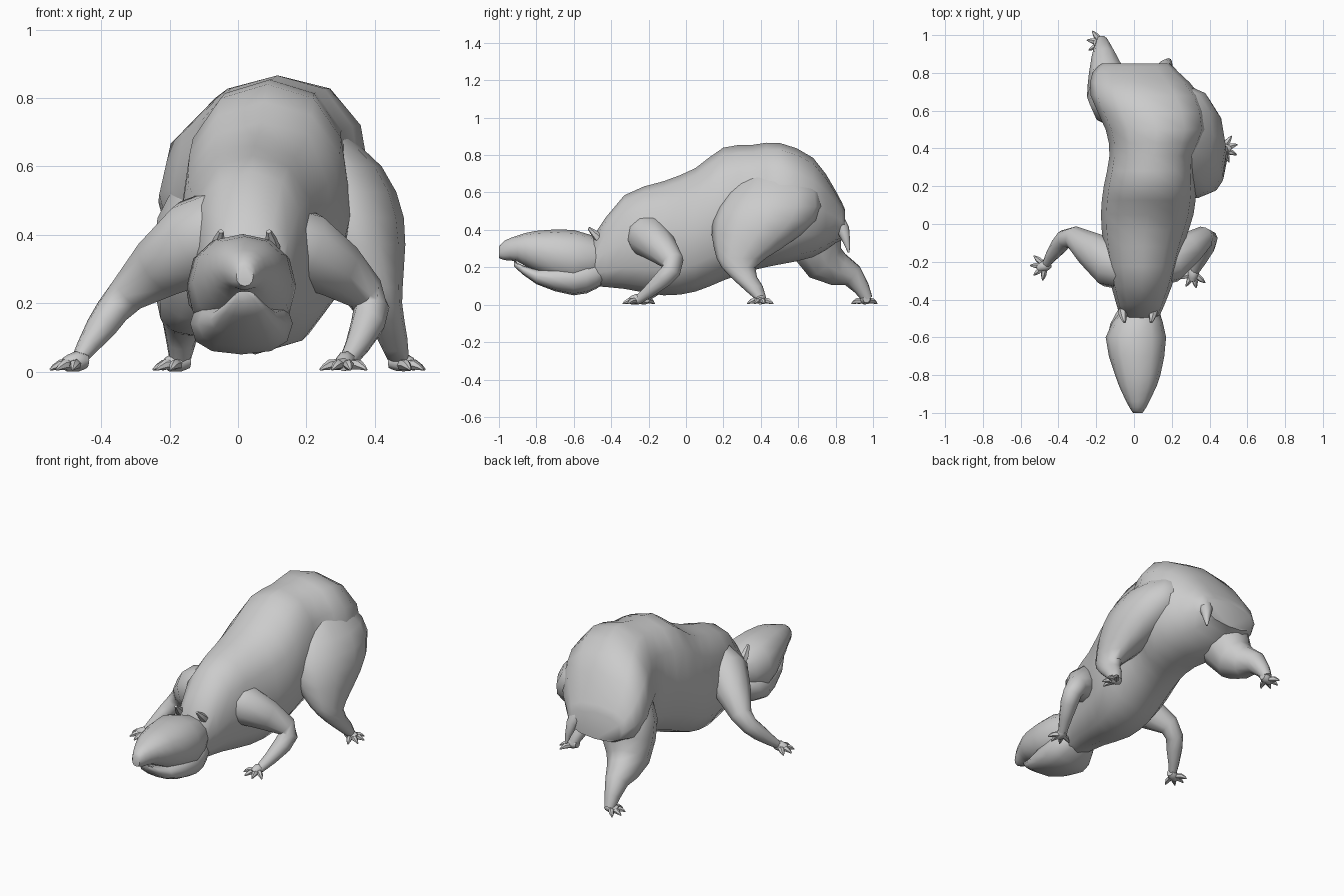
import bpy, bmesh
from math import cos, sin, tau, radians, copysign
from mathutils import Vector

cube = bpy.data.objects.get("Cube")
if cube:
    bpy.data.objects.remove(cube, do_unlink=True)

colour = (.6, .6, .6, 1)
grey = bpy.data.materials.new("plain grey")
grey.use_nodes = True
grey.diffuse_color = colour
grey.node_tree.nodes["Principled BSDF"].inputs["Base Color"].default_value = colour


def eased(keys):
    """Add a point halfway along the smooth curve between every two keys."""
    padded = [keys[0], *keys, keys[-1]]
    result = []
    for before, start, end, after in zip(padded, padded[1:], padded[2:], padded[3:]):
        result.append(start)
        result.append([(9 * (s + e) - b - a) / 16
                       for b, s, e, a in zip(before, start, end, after)])
    return result + [keys[-1]]


def ring(centre, across, up, sides, power=1):
    """Oval loop of points; a power below one squares it off."""
    def bulge(v):
        return copysign(abs(v) ** power, v)
    angles = [tau * i / sides for i in range(sides)]
    return [centre + across * bulge(cos(a)) + up * bulge(sin(a)) for a in angles]


def loft(name, rings):
    """Skin a list of equal rings and close both ends."""
    bm = bmesh.new()
    rows = [[bm.verts.new(point) for point in loop] for loop in rings]
    for lower, upper in zip(rows, rows[1:]):
        for i in range(len(lower)):
            bm.faces.new((lower[i - 1], lower[i], upper[i], upper[i - 1]))
    bm.faces.new(rows[0])
    bm.faces.new(rows[-1])
    bmesh.ops.recalc_face_normals(bm, faces=bm.faces)
    mesh = bpy.data.meshes.new(name)
    bm.to_mesh(mesh)
    bm.free()
    mesh.materials.append(grey)
    part = bpy.data.objects.new(name, mesh)
    bpy.context.collection.objects.link(part)
    bpy.ops.object.select_all(action='DESELECT')
    part.select_set(True)
    bpy.context.view_layer.objects.active = part
    bpy.ops.object.shade_smooth_by_angle(angle=radians(50))


def trunk(name, keys, power, sides=12):
    """Oval sections along y: y, centre x and z, radius in x and z."""
    loft(name, [ring(Vector((x, y, z)), Vector((rx, 0, 0)), Vector((0, 0, rz)), sides, power)
                for y, x, z, rx, rz in eased(keys)])


def column(name, keys, sides=12):
    """Oval sections along z: z, centre x and y, radius in x and y."""
    loft(name, [ring(Vector((x, y, z)), Vector((rx, 0, 0)), Vector((0, ry, 0)), sides)
                for z, x, y, rx, ry in eased(keys)])


def limb(name, keys, sides=10):
    """Round sections square to a path: x, y, z, radius."""
    path = eased(keys)
    points = [Vector(key[:3]) for key in path]
    normal, rings = Vector((.3, .2, 1)), []
    for here, key, back, ahead in zip(points, path, points[:1] + points, points[1:] + points[-1:]):
        tangent = (ahead - back).normalized()
        normal = (normal - tangent * normal.dot(tangent)).normalized()
        radius = key[3]
        rings.append(ring(here, normal * radius, tangent.cross(normal) * radius, sides))
    loft(name, rings)


def paw(name, x, y, heading):
    """Small palm with four spread, clawed toes."""
    def reach(distance, turn, z, radius):
        angle = radians(heading + turn)
        return (x + distance * cos(angle), y + distance * sin(angle), z, radius)
    limb(name + "_palm", [reach(-.03, 0, .03, .02), reach(0, 0, .03, .03), reach(.04, 0, .02, .02)], 8)
    for turn in (-60, -20, 20, 60):
        limb(name + "_toe", [reach(.01, turn, .02, .015), reach(.05, turn, .02, .015),
                             reach(.08, turn, .005, .003)], 6)


# Torso with the rounded rump
trunk("body", [
    (-.5, .03, .23, .1, .13),
    (-.33, .04, .335, .16, .25),
    (-.12, .05, .355, .21, .305),
    (.05, .07, .4, .245, .33),
    (.2, .085, .485, .245, .355),
    (.36, .1, .52, .23, .335),
    (.5, .12, .54, .27, .325),
    (.68, .06, .52, .29, .265),
    (.8, .01, .47, .23, .14),
    (.85, .01, .43, .18, .08)], .85)

# Skull tapering to the snout, and the slightly open jaw
trunk("skull", [
    (-.46, .03, .25, .1, .1),
    (-.6, .01, .25, .16, .15),
    (-.8, .02, .285, .12, .11),
    (-.9, .02, .3, .08, .07),
    (-.97, .02, .29, .045, .052),
    (-1, .02, .28, .025, .03)], .9)
trunk("lower_jaw", [
    (-.42, .02, .17, .08, .04),
    (-.48, .02, .16, .12, .075),
    (-.6, .01, .14, .15, .09),
    (-.8, .02, .15, .1, .04),
    (-.92, .02, .22, .03, .015)], .8)

# Ears on both sides of the head
for label, side in (("left", 1), ("right", -1)):
    def beside(offset, y, z, radius):
        return (.02 + side * offset, y, z, radius)
    limb(label + "_ear", [beside(.07, -.43, .31, .02), beside(.08, -.47, .36, .025),
                          beside(.07, -.52, .41, .008)], 6)

# Front legs, rooted inside the chest
limb("left_front_leg", [
    (.05, -.22, .39, .1),
    (.19, -.2, .36, .115),
    (.37, -.07, .23, .06),
    (.38, -.12, .14, .05),
    (.32, -.25, .03, .025)])
limb("right_front_leg", [
    (.03, -.22, .43, .12),
    (-.12, -.21, .38, .13),
    (-.32, -.07, .23, .06),
    (-.4, -.12, .13, .045),
    (-.47, -.22, .03, .02)])

# Hind legs, the left stepping forward and the right pushing back
column("left_hind_leg", [
    (.75, .19, .48, .06, .1),
    (.6, .27, .47, .15, .25),
    (.45, .31, .42, .175, .28),
    (.3, .37, .33, .115, .18),
    (.2, .42, .28, .06, .09),
    (.1, .45, .35, .045, .06),
    (.03, .47, .4, .03, .03)])
limb("right_hind_leg", [
    (-.04, .6, .6, .1),
    (-.08, .66, .42, .16),
    (-.13, .74, .23, .12),
    (-.16, .89, .155, .065),
    (-.17, .97, .03, .03)])

# Paws
paw("left_front_paw", .315, -.26, -100)
paw("right_front_paw", -.47, -.22, 200)
paw("left_hind_paw", .47, .4, -5)
paw("right_hind_paw", -.17, .96, 190)

# Short hanging tail
limb("tail", [(.13, .77, .5, .05), (.17, .84, .4, .035), (.19, .87, .28, .005)], 8)
